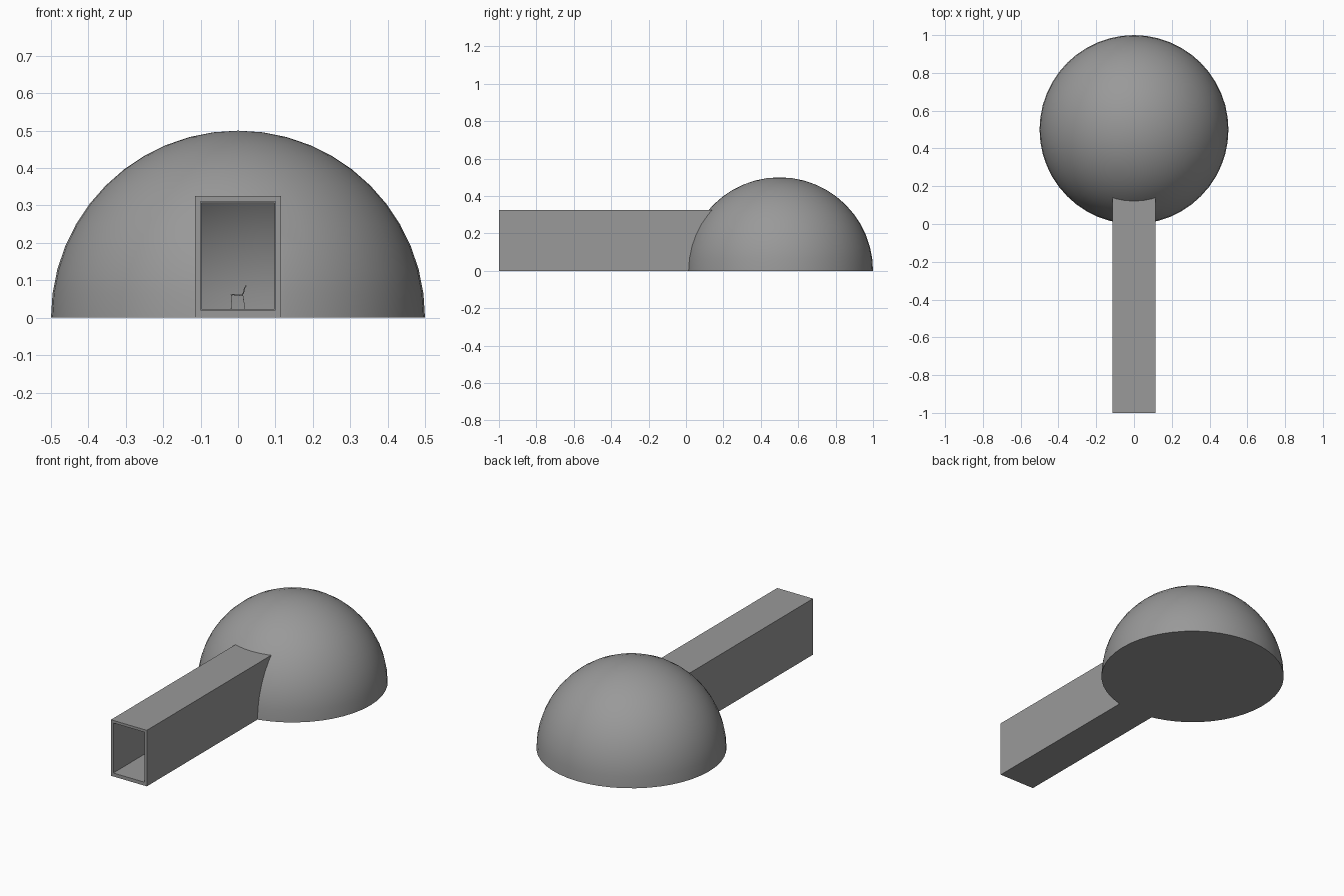
import bpy, bmesh, math
from mathutils import Vector, Matrix

if "Cube" in bpy.data.objects:
    bpy.data.objects.remove(bpy.data.objects["Cube"])

CENTER = Vector((0, 0.5, 0))
WALL = 0.015
FLOOR = 0.02

grey = bpy.data.materials.new("dark_grey")
grey.diffuse_color = (0.32, 0.32, 0.32, 1)
grey.use_nodes = True
grey.node_tree.nodes["Principled BSDF"].inputs["Base Color"].default_value = grey.diffuse_color


def make_object(name, bm):
    bmesh.ops.recalc_face_normals(bm, faces=bm.faces)
    mesh = bpy.data.meshes.new(name)
    bm.to_mesh(mesh)
    bm.free()
    mesh.materials.append(grey)
    obj = bpy.data.objects.new(name, mesh)
    bpy.context.collection.objects.link(obj)
    return obj


def dome(name, radius, base):
    bm = bmesh.new()
    bmesh.ops.create_uvsphere(bm, u_segments=48, v_segments=24, radius=radius)
    bmesh.ops.translate(bm, verts=bm.verts, vec=CENTER)
    bmesh.ops.bisect_plane(bm, geom=bm.verts[:] + bm.edges[:] + bm.faces[:],
                           plane_co=(0, 0, base), plane_no=(0, 0, 1),
                           clear_inner=True)
    rim = [e for e in bm.edges if e.is_boundary]
    bmesh.ops.contextual_create(bm, geom=rim)
    return make_object(name, bm)


def box(name, lo, hi):
    lo, hi = Vector(lo), Vector(hi)
    bm = bmesh.new()
    bmesh.ops.create_cube(bm, size=1)
    bmesh.ops.scale(bm, verts=bm.verts, vec=hi - lo)
    bmesh.ops.translate(bm, verts=bm.verts, vec=(lo + hi) / 2)
    return make_object(name, bm)


def boolean(obj, other, operation):
    mod = obj.modifiers.new(operation.lower(), 'BOOLEAN')
    mod.operation, mod.solver, mod.object = operation, 'EXACT', other
    bpy.context.view_layer.objects.active = obj
    bpy.ops.object.modifier_apply(modifier=mod.name)
    bpy.data.objects.remove(other)


def shade_smooth(obj, angle=30):
    bpy.ops.object.select_all(action='DESELECT')
    obj.select_set(True)
    bpy.context.view_layer.objects.active = obj
    bpy.ops.object.shade_smooth_by_angle(angle=math.radians(angle))


# Hollow dome with an open entrance tunnel
shell = dome("dome_and_tunnel", 0.5, 0)
boolean(shell, box("tunnel_outer", (-0.115, -1, 0), (0.115, 0.3, 0.325)), 'UNION')
boolean(shell, dome("dome_hollow", 0.5 - WALL, FLOOR), 'DIFFERENCE')
boolean(shell, box("tunnel_hollow", (-0.1, -1.1, FLOOR), (0.1, 0.35, 0.31)), 'DIFFERENCE')
shade_smooth(shell)

# Narrow trim just inside the opening between tunnel and dome
trim = box("doorway_trim", (-0.103, 0.004, 0.017), (0.103, 0.012, 0.313))
boolean(trim, box("trim_hole", (-0.097, -0.1, 0.023), (0.097, 0.1, 0.306)), 'DIFFERENCE')

# Chair shell: side profile swept across its width, facing -x
profile = [(-0.019, 0.060), (-0.014, 0.062), (-0.006, 0.061), (0.004, 0.060),
           (0.011, 0.061), (0.015, 0.067), (0.017, 0.078), (0.022, 0.086)]
half_widths = [0.016, 0.019, 0.020, 0.020, 0.020, 0.020, 0.019, 0.014]
bm = bmesh.new()
rows = [[bm.verts.new((x, CENTER.y + w * t, z)) for t in (-1, -0.5, 0, 0.5, 1)]
        for (x, z), w in zip(profile, half_widths)]
for a, b in zip(rows, rows[1:]):
    for i in range(4):
        bm.faces.new((a[i], a[i + 1], b[i + 1], b[i]))
seat = make_object("chair_seat", bm)
solid = seat.modifiers.new("thickness", 'SOLIDIFY')
solid.thickness, solid.offset = 0.003, 0
shade_smooth(seat, 40)

# Four thin splayed legs
bm = bmesh.new()
for side in (-1, 1):
    for top, foot in ((-0.016, -0.019), (0.013, 0.019)):
        a = Vector((top, CENTER.y + side * 0.014, 0.061))
        b = Vector((foot, CENTER.y + side * 0.018, FLOOR))
        d = a - b
        m = Matrix.Translation((a + b) / 2) @ d.to_track_quat('Z', 'Y').to_matrix().to_4x4()
        bmesh.ops.create_cone(bm, cap_ends=True, segments=8, radius1=0.0007,
                              radius2=0.0007, depth=d.length, matrix=m)
shade_smooth(make_object("chair_legs", bm), 50)
